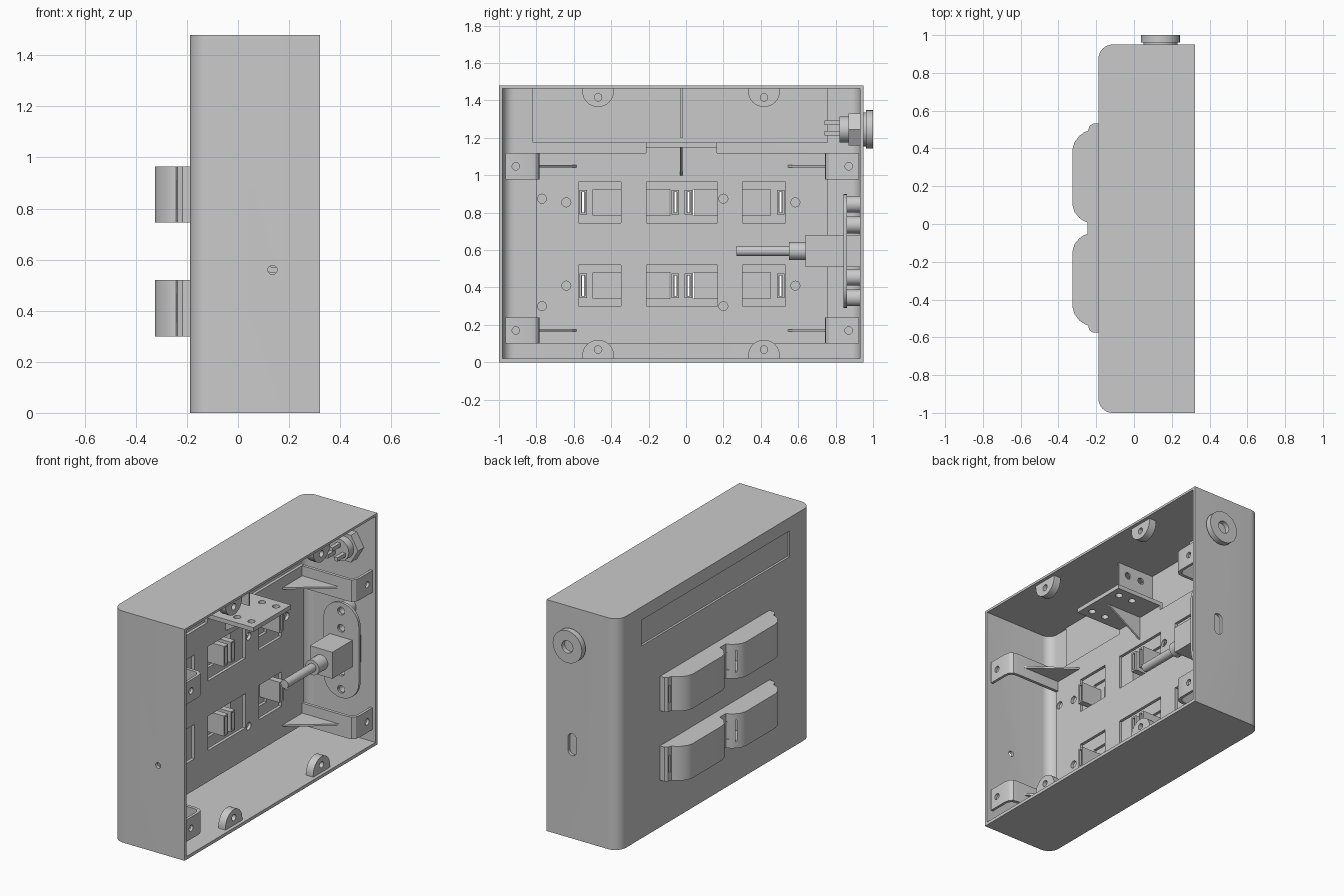
import bpy, bmesh
from math import sin, cos, pi
from mathutils import Vector

cube = bpy.data.objects.get("Cube")
if cube:
    bpy.data.objects.remove(cube, do_unlink=True)

grey = bpy.data.materials.new("plain_grey")
grey.use_nodes = True
grey.diffuse_color = (0.59, 0.59, 0.59, 1)
grey.node_tree.nodes["Principled BSDF"].inputs["Base Color"].default_value = (0.59, 0.59, 0.59, 1)


# --- helpers ---
def prism(name, pts, axis, a, b):
    """Extrude a 2D outline along an axis: x uses (y,z), y uses (x,z), z uses (x,y)."""
    place = {"x": lambda p, h: (h, p[0], p[1]),
             "y": lambda p, h: (p[0], h, p[1]),
             "z": lambda p, h: (p[0], p[1], h)}[axis]
    bm = bmesh.new()
    face = bm.faces.new([bm.verts.new(place(p, a)) for p in pts])
    grown = bmesh.ops.extrude_face_region(bm, geom=[face])["geom"]
    step = Vector(place((0, 0), b - a))
    bmesh.ops.translate(bm, vec=step, verts=[v for v in grown if isinstance(v, bmesh.types.BMVert)])
    bmesh.ops.recalc_face_normals(bm, faces=bm.faces)
    mesh = bpy.data.meshes.new(name)
    bm.to_mesh(mesh)
    bm.free()
    mesh.materials.append(grey)
    obj = bpy.data.objects.new(name, mesh)
    bpy.context.collection.objects.link(obj)
    return obj


def arc(cx, cy, r, start, end, n=8):
    return [(cx + r * cos(start + (end - start) * i / n),
             cy + r * sin(start + (end - start) * i / n)) for i in range(n + 1)]


def circle(cx, cy, r, n=24):
    return arc(cx, cy, r, 0, 2 * pi, n)[:-1]


def stadium(cx, cy, r, half):
    return arc(cx, cy + half, r, 0, pi, 14) + arc(cx, cy - half, r, pi, 2 * pi, 14)


def rect(u0, u1, v0, v1):
    return [(u0, v0), (u1, v0), (u1, v1), (u0, v1)]


def box(name, x, y, z):
    return prism(name, rect(*y, *z), "x", *x)


def cut(target, cutters):
    """Subtract every cutter from the target and discard the cutters."""
    for c in cutters:
        mod = target.modifiers.new("cut", "BOOLEAN")
        mod.operation, mod.solver, mod.object = "DIFFERENCE", "EXACT", c
        bpy.context.view_layer.update()
        ev = target.evaluated_get(bpy.context.evaluated_depsgraph_get())
        mesh = bpy.data.meshes.new_from_object(ev)
        target.modifiers.clear()
        target.data = mesh
        bpy.data.objects.remove(c, do_unlink=True)
    return target


def hole(axis, u, v, r, a, b):
    return prism("cutter", circle(u, v, r, 16), axis, a, b)


MID = -0.022                    # symmetry plane of the covers
BACK, FLOOR, RIM = -0.188, -0.17, 0.322
DECK0, DECK1 = -0.085, -0.065   # raised chassis sheet
ROWS = (0.41, 0.855)            # heights of the two cover rows
PORT_X, PORT_Z = 0.14, 0.595
PLUG_Z = 1.245


def tray_outline(x0, x1, y0, y1, r):
    return [(x1, y0), (x1, y1)] + arc(x0 + r, y1 - r, r, pi / 2, pi) + arc(x0 + r, y0 + r, r, pi, 1.5 * pi)


def bay_cutters():
    """Openings behind the covers, the same on both sides of the middle."""
    made = []
    for z in ROWS:
        made.append(box("cutter", (BACK, 0), (MID - 0.19, MID + 0.19), (z - 0.11, z + 0.11)))
        for s in (-1, 1):
            made.append(box("cutter", (BACK, 0), sorted((MID + s * 0.325, MID + s * 0.553)),
                            (z - 0.11, z + 0.11)))
    return made


# --- housing shell, open towards +x ---
shell = prism("housing_shell", tray_outline(BACK, RIM, -1, 0.95, 0.075), "z", 0, 1.48)
cut(shell, [prism("cutter", tray_outline(FLOOR, 0.5, -0.98, 0.93, 0.06), "z", 0.02, 1.465),
            box("cutter", (-0.3, -0.174), (-0.78, 0.72), (1.23, 1.395)),
            hole("y", 0.135, 0.56, 0.018, -1.1, -0.9),
            hole("y", PORT_X, PLUG_Z, 0.07, 0.9, 1.0),
            prism("cutter", stadium(PORT_X, 0.6, 0.03, 0.04), "y", 0.9, 1.0)] + bay_cutters())
box("label_backing", (FLOOR, -0.16), (-0.82, 0.76), (1.175, 1.465))

# --- rounded twin covers on the back, with slotted clips inside ---
half = [(0.03, -0.245), (0.04, -0.27), (0.055, -0.29), (0.085, -0.315), (0.12, -0.325),
        (0.42, -0.325), (0.455, -0.315), (0.49, -0.288), (0.508, -0.262), (0.515, -0.243),
        (0.54, -0.236), (0.553, -0.218), (0.553, BACK)]
outline = [(x, MID + d) for d, x in half] + [(x, MID - d) for d, x in reversed(half)]
for i, z in enumerate(ROWS):
    cover = prism("cover_%d" % i, outline, "z", z - 0.11, z + 0.11)
    cuts = []
    for s in (-1, 1):
        for d0, d1 in ((0.06, 0.19), (0.325, 0.475)):
            cuts.append(box("cutter", (-0.3, 0), sorted((MID + s * d0, MID + s * d1)), (z - 0.07, z + 0.07)))
        for d in (0.035, 0.528):
            y = MID + s * d
            cuts.append(box("cutter", (-0.4, 0), (y - 0.005, y + 0.005), (z - 0.055, z + 0.055)))
            clip = box("slotted_clip", (-0.19, -0.045), (y - 0.02, y + 0.02), (z - 0.065, z + 0.065))
            cut(clip, [box("cutter", (-0.3, 0), (y - 0.009, y + 0.009), (z - 0.055, z + 0.055))])
    cut(cover, cuts)

# --- chassis sheet raised above the housing floor ---
plate = box("chassis_plate", (DECK0, DECK1), (-0.8, 0.76), (0.1, 1.12))
spots = [(y, z) for y in (-0.77, 0.2) for z in (0.3, 0.875)]
spots += [(y, z) for y in (-0.64, 0.585) for z in ROWS]
cut(plate, bay_cutters() + [hole("x", y, z, 0.024, -0.2, 0) for y, z in spots])

# --- corner arms with outward flanges and gussets ---
PLATE_MID = -0.02
bend = [(0.288, 0.945), (0.305, 0.945), (0.305, 0.815), (0.298, 0.785), (0.28, 0.767), (0.25, 0.762),
        (DECK0, 0.762), (DECK0, 0.782), (0.25, 0.782), (0.275, 0.79), (0.288, 0.815)]
for s in (-1, 1):
    for z in (0.17, 1.048):
        arm = prism("corner_arm", [(x, PLATE_MID + s * d) for x, d in bend], "z", z - 0.07, z + 0.07)
        cut(arm, [hole("x", PLATE_MID + s * 0.89, z, 0.02, 0.2, 0.4)])
        rib = [(DECK1, 0.565), (DECK1, 0.765), (0.2, 0.765)]
        prism("arm_gusset", [(x, PLATE_MID + s * d) for x, d in rib], "z", z - 0.006, z + 0.006)

# --- shelf bracket at the top of the chassis ---
shelf = box("shelf_bracket", (DECK0, 0.26), (-0.215, 0.165), (1.148, 1.175))
cut(shelf, [hole("z", x, y, 0.022, 1.1, 1.2) for x in (0.1, 0.2) for y in (-0.15, 0.1)])
box("shelf_root", (DECK0, DECK1), (-0.215, 0.165), (1.11, 1.16))
prism("shelf_gusset", [(DECK1, 1.0), (DECK1, 1.15), (0.18, 1.15)], "y", -0.032, -0.02)
fin = box("upright_tab", (FLOOR, 0.1), (-0.03, -0.02), (1.2, 1.465))
cut(fin, [hole("y", x, 1.4, 0.022, -0.1, 0.1) for x in (-0.07, 0.03)])

# --- half-round screw lugs near the rim ---
for y in (-0.47, 0.417):
    for wall, into in ((0.02, 1), (1.465, -1)):
        tip = wall + into * 0.015
        pts = [(y + 0.085, wall)] + [(u, tip + into * (v - tip)) for u, v in arc(y, tip, 0.085, 0, pi, 16)]
        lug = prism("screw_lug", pts + [(y - 0.085, wall)], "x", 0.25, 0.3)
        cut(lug, [hole("x", y, wall + into * 0.048, 0.02, 0.2, 0.4)])

# --- round panel plug through the +y wall ---
cap = prism("plug_cap", circle(PORT_X, PLUG_Z, 0.103, 32), "y", 0.962, 1.0)
cut(cap, [hole("y", PORT_X, PLUG_Z, 0.04, 0.97, 1.1)])
prism("plug_neck", circle(PORT_X, PLUG_Z, 0.09, 32), "y", 0.945, 0.965)
prism("plug_nut", circle(PORT_X, PLUG_Z, 0.1, 6), "y", 0.87, 0.93)
prism("plug_barrel", circle(PORT_X, PLUG_Z, 0.07), "y", 0.82, 0.95)
for dx, dz in ((0, 0.035), (-0.035, -0.02), (0.035, -0.02)):
    box("plug_pin", (PORT_X + dx - 0.012, PORT_X + dx + 0.012), (0.74, 0.83),
        (PLUG_Z + dz - 0.012, PLUG_Z + dz + 0.012))

# --- cable socket on its rounded carrier plate ---
carrier = prism("socket_plate", stadium(PORT_X, PORT_Z, 0.125, 0.18), "y", 0.842, 0.86)
mounts = (-0.25, -0.14, 0.14, 0.25)
cut(carrier, [hole("y", PORT_X, PORT_Z + dz, 0.025, 0.8, 0.9) for dz in mounts])
for dz in mounts:
    post = prism("socket_post", circle(PORT_X, PORT_Z + dz, 0.045), "y", 0.855, 0.935)
    cut(post, [hole("y", PORT_X, PORT_Z + dz, 0.022, 0.8, 0.92)])
box("socket_block", (0.06, 0.22), (0.64, 0.93), (0.51, 0.68))
prism("cable_relief", circle(PORT_X, PORT_Z, 0.048), "y", 0.55, 0.65)
prism("cable", circle(PORT_X, PORT_Z, 0.027), "y", 0.27, 0.56)

# --- smooth the curved faces, keep edges crisp ---
bpy.ops.object.select_all(action="DESELECT")
for obj in bpy.context.collection.objects:
    if obj.type == "MESH":
        obj.select_set(True)
        bpy.context.view_layer.objects.active = obj
bpy.ops.object.shade_smooth_by_angle(angle=0.5)
